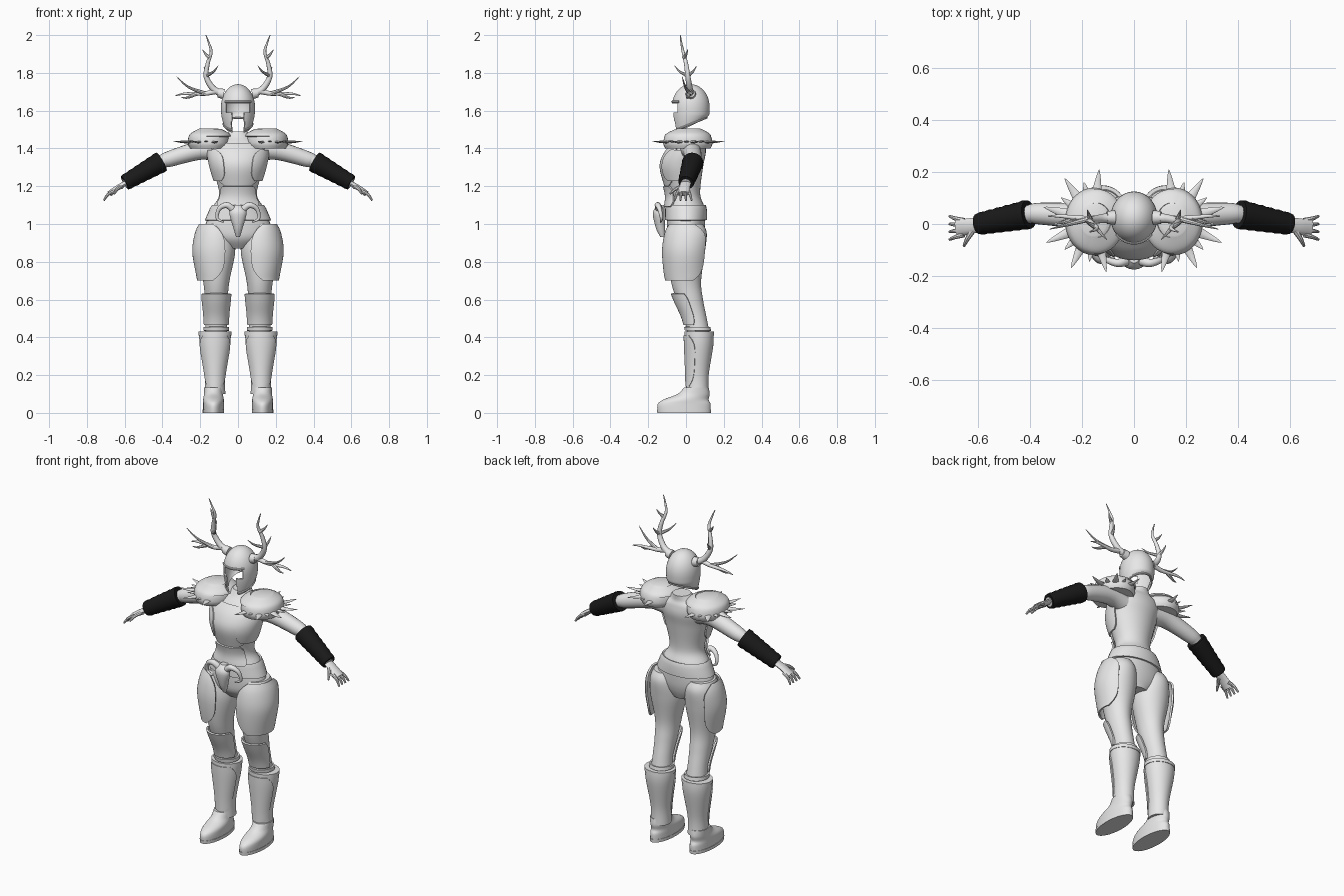
import bpy, bmesh
from math import sin, cos, radians, pi
from mathutils import Vector

if "Cube" in bpy.data.objects:
    bpy.data.objects.remove(bpy.data.objects["Cube"], do_unlink=True)


def material(name, value):
    colour = (value, value, value, 1)
    mat = bpy.data.materials.new(name)
    mat.use_nodes = True
    mat.diffuse_color = colour
    mat.node_tree.nodes["Principled BSDF"].inputs["Base Color"].default_value = colour
    return mat


GREY = material("plain grey", 0.8)
BLACK = material("black leather", 0.01)


def smooth(rows, steps):
    """Catmull-Rom interpolation through rows of numbers."""
    result = []
    last = len(rows) - 1
    for i in range(last):
        quad = [rows[max(i - 1, 0)], rows[i], rows[i + 1], rows[min(i + 2, last)]]
        for k in range(steps):
            t = k / steps
            result.append([b + t / 2 * (c - a + t * (2 * a - 5 * b + 4 * c - d + t * (3 * (b - c) + d - a)))
                           for a, b, c, d in zip(*quad)])
    return result + [list(rows[last])]


def skin(name, grid, closed=True, mirror=False, thick=0, mat=GREY, hole=None):
    """Cover a grid of points with quads, then cap it or give it thickness."""
    bm = bmesh.new()
    verts = [[bm.verts.new(point) for point in row] for row in grid]
    count = len(grid[0])
    for low, high in zip(verts, verts[1:]):
        for j in range(count if closed else count - 1):
            k = (j + 1) % count
            bm.faces.new((low[j], low[k], high[k], high[j]))
    if closed and not thick:
        bm.faces.new(verts[0][::-1])
        bm.faces.new(verts[-1])
    bmesh.ops.remove_doubles(bm, verts=bm.verts[:], dist=0.0001)
    if hole:
        gone = [face for face in bm.faces if hole(face.calc_center_median())]
        bmesh.ops.delete(bm, geom=gone, context='FACES')
    bmesh.ops.recalc_face_normals(bm, faces=bm.faces[:])
    if thick:
        bmesh.ops.solidify(bm, geom=bm.faces[:], thickness=thick)
        bmesh.ops.recalc_face_normals(bm, faces=bm.faces[:])
    for face in bm.faces:
        face.smooth = True
    mesh = bpy.data.meshes.new(name)
    bm.to_mesh(mesh)
    bm.free()
    mesh.set_sharp_from_angle(angle=radians(40))
    mesh.materials.append(mat)
    obj = bpy.data.objects.new(name, mesh)
    bpy.context.collection.objects.link(obj)
    if mirror:
        obj.modifiers.new("Mirror", 'MIRROR')


def ellipse(x, y, z, rx, ry, start=0, end=360, sides=36):
    angles = [radians(start + (end - start) * j / sides) for j in range(sides + 1)]
    points = [(x + rx * cos(a), y + ry * sin(a), z) for a in angles]
    return points[:-1] if end - start == 360 else points


def loft(name, x, rings):
    """Stack ellipses (z, y, x radius, y radius); off-centre stacks are mirrored."""
    grid = [ellipse(x, y, z, rx, ry) for z, y, rx, ry in smooth(rings, 6)]
    skin(name, grid, mirror=x > 0)


def plate(name, x, rings, low, high, grow, flare=0, arc=None, corner=0, mirror=True):
    """Armour that follows a stack of ellipses between two heights, as a band or an arc."""
    rows = smooth(rings, 6)
    grid, steps = [], 12
    for i in range(steps + 1):
        v = i / steps
        z = low + (high - low) * v
        below = max((r for r in rows if r[0] <= z), default=rows[0])
        above = min((r for r in rows if r[0] > z), default=rows[-1])
        t = (z - below[0]) / max(above[0] - below[0], 0.001)
        y, rx, ry = [a + (b - a) * t for a, b in zip(below[1:], above[1:])]
        offset = grow + flare * v
        trim = corner * abs(2 * v - 1) ** 4
        span = (arc[0] + trim, arc[1] - trim) if arc else (0, 360)
        grid.append(ellipse(x, y, z, rx + offset, ry + offset, *span))
    skin(name, grid, closed=not arc, mirror=mirror, thick=0.01)


def tube(name, path, start, end, flat=1, steps=5, sides=12, ridge=0, mirror=True, mat=GREY):
    """Sweep a tapering circle along a path."""
    points = [Vector(row) for row in smooth(path, steps)]
    last = len(points) - 1
    normal, grid = None, []
    for i, point in enumerate(points):
        d = (points[min(i + 1, last)] - points[max(i - 1, 0)]).normalized()
        if normal is None:
            normal = d.cross(Vector((0, 0, 1)))
        normal = (normal - d * normal.dot(d)).normalized()
        other = d.cross(normal) * flat
        r = start + (end - start) * i / last + ridge * (i % 2)
        turns = [2 * pi * j / sides for j in range(sides)]
        grid.append([point + r * (normal * cos(a) + other * sin(a)) for a in turns])
    skin(name, grid, mirror=mirror, mat=mat)


def spike(name, root, tip, radius, sag, flat=1):
    """A pointed tube that dips in the middle and turns up at its tip."""
    root, tip = Vector(root), Vector(tip)
    middle = root.lerp(tip, 0.6)
    middle.z -= sag * (tip - root).length
    tube(name, [root, middle, tip], radius, 0.001, flat, sides=8)


# Body
TORSO = [(.87, .01, .07, .06), (.92, 0, .15, .09), (.98, 0, .175, .1), (1.08, 0, .14, .1),
         (1.16, -.01, .1, .085), (1.3, -.02, .135, .11), (1.38, 0, .15, .105),
         (1.43, .02, .14, .08), (1.46, .03, .08, .06), (1.49, .04, .05, .05)]
LEG = [(.4, .07, .06, .06), (.5, .05, .055, .06), (.6, .02, .06, .07), (.7, 0, .07, .08),
       (.85, 0, .1, .1), (.95, .01, .09, .1), (1, .01, .07, .08)]
leg_x = .115
loft("torso", 0, TORSO)
loft("legs", leg_x, LEG)
tube("arms", [(.1, .02, 1.385), (.2, .03, 1.39), (.36, .04, 1.345), (.42, .035, 1.32), (.6, 0, 1.215)],
     .058, .026, sides=20)

# Hands with spread fingers
tube("palms", [(.59, 0, 1.22), (.64, -.01, 1.19), (.68, -.015, 1.16)], .028, .034, flat=.45)
for i in range(4):
    spread = .03 - .03 * i
    root = Vector((.655, spread * .6 - .005, 1.175))
    tip = Vector((.71, spread, 1.125))
    tube("fingers", [root, root.lerp(tip, .5) + Vector((.006, 0, .006)), tip], .011, .005, sides=8)
tube("thumbs", [(.615, -.015, 1.2), (.64, -.055, 1.185), (.655, -.085, 1.16)], .014, .005, sides=8)

# Wrapped bracers
elbow, wrist = Vector((.405, .037, 1.33)), Vector((.6, 0, 1.218))
wraps = 12
tube("bracers", [elbow.lerp(wrist, i / wraps) for i in range(wraps + 1)], .055, .04,
     steps=1, sides=20, ridge=.003, mat=BLACK)

# Chest, belly and waist armour
plate("breastplate", 0, TORSO, 1.2, 1.43, .01, arc=(205, 335), corner=28, mirror=False)
plate("belly_plate", 0, TORSO, 1.09, 1.2, .008, arc=(215, 325), corner=12, mirror=False)
plate("side_plates", 0, TORSO, 1.23, 1.39, .006, arc=(300, 375), corner=15)
plate("belt", 0, TORSO, 1.02, 1.1, .01, mirror=False)

# Skull buckle with curled horns
loft("buckle_skull", 0, [(.93, -.125, .01, .01), (.98, -.135, .025, .025),
                         (1.06, -.145, .045, .03), (1.1, -.13, .02, .02)])
tube("buckle_horns", [(.025, -.14, 1.075), (.06, -.15, 1.1), (.1, -.14, 1.08), (.11, -.13, 1.03),
                      (.075, -.135, 1.01)], .02, .004)

# Boots
SHAFT = [(.1, .06, .055, .06), (.2, .06, .055, .06), (.36, .07, .08, .075), (.43, .07, .085, .075)]
FOOT = [(0, -.01, .055, .14), (.045, -.01, .055, .14), (.07, 0, .055, .12), (.1, .04, .05, .085),
        (.135, .055, .05, .065)]
shaft_x, foot_x = .122, .13
loft("boot_shafts", shaft_x, SHAFT)
loft("boot_feet", foot_x, FOOT)
plate("soles", foot_x, FOOT, 0, .018, .002)
plate("boot_rims", shaft_x, SHAFT, .41, .43, .003)

# Thigh, knee and shin armour
plate("thigh_plates", leg_x, LEG, .7, 1, .032, -.01, arc=(248, 412), corner=32)
plate("knee_guards", leg_x, LEG, .465, .63, .012, .008, arc=(185, 355), corner=10)
plate("knee_straps", leg_x, LEG, .435, .455, .01)
plate("shin_plates", shaft_x, SHAFT, .14, .41, .004, .003, arc=(195, 345), corner=30)

# Pauldrons with a fringe of feathers
PAULDRON = [(1.4, .01, .1, .12), (1.43, .01, .11, .13), (1.475, .01, .1, .115), (1.505, .015, .05, .06)]
shoulder_x = .155
loft("pauldrons", shoulder_x, PAULDRON)
plate("pauldron_caps", shoulder_x - .01, PAULDRON, 1.465, 1.503, .003)
for i, degrees in enumerate(range(-104, 100, 20)):
    reach = .155 if i % 2 else .2
    root = Vector((shoulder_x, .01, 1.455))
    out = Vector((cos(radians(degrees)) * reach, sin(radians(degrees)) * reach, -.015))
    spike("feathers", root, root + out, .035, .06, flat=.4)

# Hollow open-faced helmet
brow_z, dome = 1.62, .12
profile = [(brow_z - .01 * i, 1 - .001 * i * i) for i in range(14, -1, -1)]
for j in range(1, 11):
    rise = pi / 2 * j / 10
    profile.append((brow_z + dome * sin(rise), cos(rise)))


def helmet_point(z, scale, degrees):
    a = radians(degrees)
    lift = .4 * (1 + sin(a)) * max(0, 1.58 - z)
    return (.09 * scale * cos(a), .025 + .1 * scale * sin(a), z + lift)


def face_opening(c):
    eyes = abs(c.x) < .066 and 1.59 < c.z < 1.645
    mouth = abs(c.x) < .034 and c.z < 1.6
    return c.y < 0 and (eyes or mouth)


skin("helmet", [[helmet_point(z, scale, a) for a in range(0, 360, 4)] for z, scale in profile],
     thick=.008, hole=face_opening)
for label, z, scale, sweep in (("brow", 1.647, .98, range(220, 321, 10)),
                               ("rim", 1.495, .84, range(-66, 247, 8))):
    tube("helmet_" + label, [helmet_point(z, scale, a) for a in sweep], .006, .006,
         steps=2, sides=8, mirror=False)

# Antlers
tube("antler_roots", [(.075, .025, 1.688), (.105, .025, 1.694)], .028, .024)
tube("antler_beams", [(.08, .025, 1.69), (.13, .02, 1.715), (.168, .01, 1.78), (.16, 0, 1.85),
                      (.142, -.015, 1.91), (.155, -.025, 1.96), (.17, -.03, 2)], .02, .002)
tube("antler_branches", [(.11, .02, 1.705), (.18, .02, 1.69), (.28, .03, 1.69), (.33, .03, 1.68)], .016, .002)
tines = {
    "outer": ((.17, .02, 1.69), (.325, -.02, 1.78)),
    "lower": ((.22, .02, 1.69), (.3, 0, 1.67)),
    "inner": ((.168, .01, 1.785), (.105, -.06, 1.838)),
    "rear": ((.166, .01, 1.785), (.18, .055, 1.835)),
    "upper": ((.15, -.01, 1.88), (.188, .01, 1.925)),
}
for label, (root, tip) in tines.items():
    spike("antler_tines_" + label, root, tip, .012, .1)
